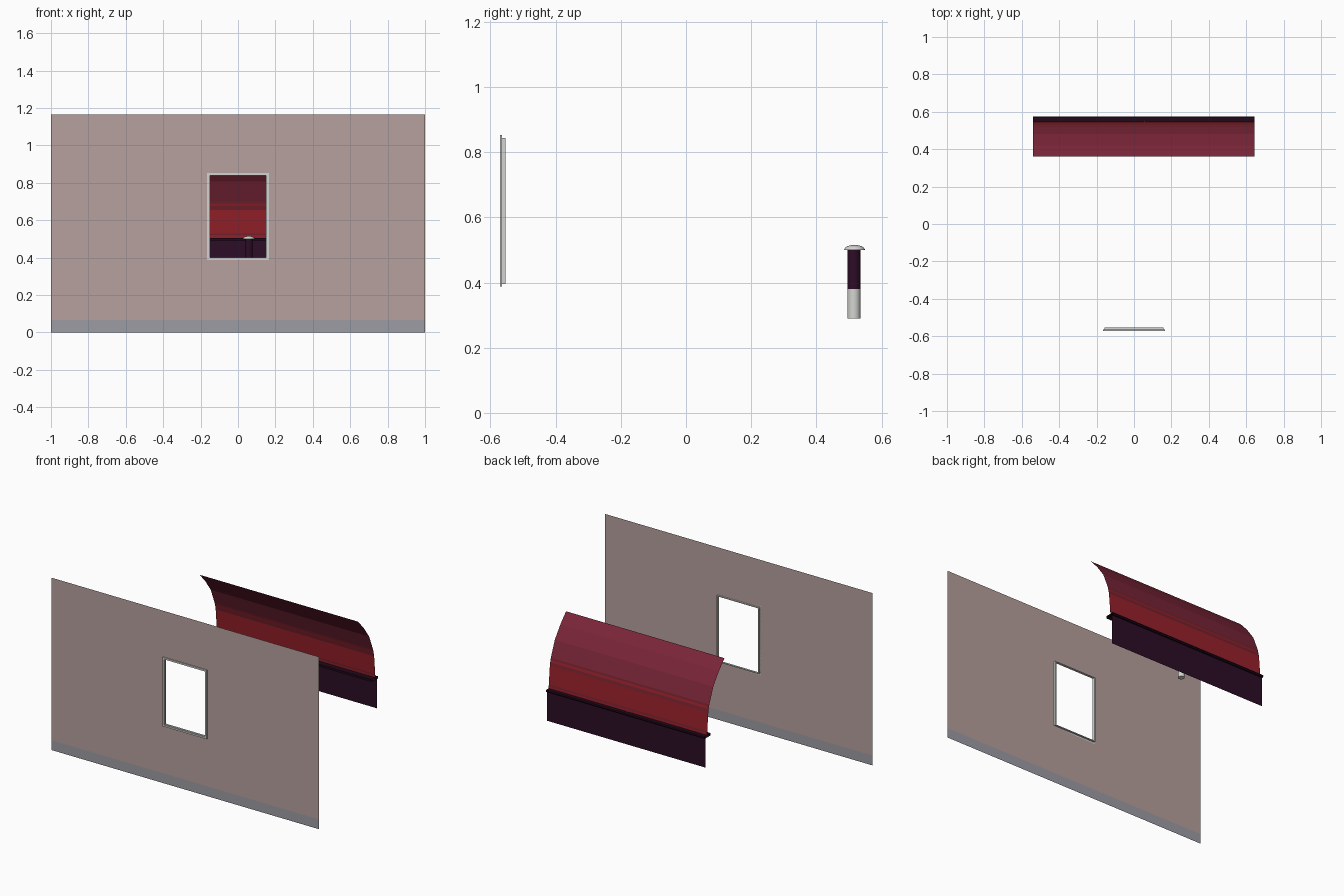
import bpy, bmesh, math

if "Cube" in bpy.data.objects:
    bpy.data.objects.remove(bpy.data.objects["Cube"])


def mat(name, r, g, b):
    lin = [((c / 255 + 0.055) / 1.055) ** 2.4 if c > 10 else c / 255 / 12.92 for c in (r, g, b)]
    m = bpy.data.materials.new(name)
    m.diffuse_color = (*lin, 1)
    m.use_nodes = True
    m.node_tree.nodes["Principled BSDF"].inputs["Base Color"].default_value = m.diffuse_color
    return m


WALL = mat("wall taupe", 182, 161, 158)
SKIRT = mat("skirting grey", 156, 156, 164)
WHITE = mat("off white", 212, 212, 209)
RED = mat("red", 150, 32, 42)
BAND = mat("band dark red", 116, 34, 46)
MAROON = mat("maroon", 122, 37, 56)
DARK = mat("dark plum", 44, 13, 38)
BLACK = mat("ledge near black", 33, 8, 25)


def finish(name, bm, mats):
    me = bpy.data.meshes.new(name)
    bm.to_mesh(me)
    bm.free()
    for m in mats:
        me.materials.append(m)
    ob = bpy.data.objects.new(name, me)
    bpy.context.collection.objects.link(ob)
    return ob


def sheet(name, profile, mats, rule=lambda z: 0, x0=-0.54, x1=0.645, closed=False):
    """Extrude a (y, z) profile along x as an open sheet."""
    bm = bmesh.new()
    a = [bm.verts.new((x0, y, z)) for y, z in profile]
    b = [bm.verts.new((x1, y, z)) for y, z in profile]
    n = len(profile)
    for i in range(n if closed else n - 1):
        j = (i + 1) % n
        f = bm.faces.new((a[i], b[i], b[j], a[j]))
        f.material_index = rule((profile[i][1] + profile[j][1]) / 2)
    return finish(name, bm, mats)


# wall sheet with window opening and a skirting strip
WY = -0.564
xs, zs = [-1, -0.158, 0.158, 1], [0, 0.066, 0.393, 0.847, 1.165]
bm = bmesh.new()
g = [[bm.verts.new((x, WY, z)) for z in zs] for x in xs]
for i in range(3):
    for j in range(4):
        if (i, j) != (1, 2):
            f = bm.faces.new((g[i][j], g[i + 1][j], g[i + 1][j + 1], g[i][j + 1]))
            f.material_index = 1 if j == 0 else 0
finish("wall", bm, [WALL, SKIRT])


# window frame: rectangular rings swept around the opening
def ring(name, outer, inner, y0, y1):
    cz = 0.62
    bm = bmesh.new()
    loops = []
    for (w, h), y in ((outer, y0), (outer, y1), (inner, y1), (inner, y0)):
        loops.append([bm.verts.new((sx * w, y, cz + sz * h))
                      for sx, sz in ((-1, -1), (1, -1), (1, 1), (-1, 1))])
    for k in range(4):
        p, q = loops[k], loops[(k + 1) % 4]
        for i in range(4):
            j = (i + 1) % 4
            bm.faces.new((p[i], p[j], q[j], q[i]))
    bmesh.ops.recalc_face_normals(bm, faces=bm.faces)
    finish(name, bm, [WHITE])


ring("window_casing", (0.165, 0.233), (0.153, 0.222), -0.571, -0.564)
ring("window_jamb", (0.158, 0.224), (0.15, 0.219), -0.566, -0.553)


# curved red canopy with dark bands
canopy = [(0.36, 0.955), (0.42, 0.89), (0.48, 0.808), (0.522, 0.703), (0.525, 0.69),
          (0.529, 0.675), (0.533, 0.655), (0.544, 0.53), (0.545, 0.52), (0.546, 0.505)]


def band(z):
    if z > 0.703:
        return 0
    return 2 if z > 0.69 or 0.655 < z < 0.675 or 0.52 < z < 0.53 else 1


sheet("curved_canopy", canopy, [MAROON, RED, BAND], band)

# ledge and the panel below it
sheet("ledge", [(0.508, 0.49), (0.572, 0.49), (0.575, 0.498), (0.572, 0.505), (0.508, 0.505)],
      [BLACK], closed=True)
sheet("lower_panel", [(0.562, 0.495), (0.562, 0.292)], [DARK])


# post and domed cap
def cylinder(name, z0, z1, material):
    bpy.ops.mesh.primitive_cylinder_add(vertices=24, radius=0.02, depth=z1 - z0,
                                        location=(0.058, 0.515, (z0 + z1) / 2))
    ob = bpy.context.object
    ob.name = name
    ob.data.materials.append(material)
    bpy.ops.object.shade_smooth_by_angle()


cylinder("post_base", 0.29, 0.38, WHITE)
cylinder("post_top", 0.38, 0.502, DARK)

bm = bmesh.new()
bmesh.ops.create_uvsphere(bm, u_segments=24, v_segments=12, radius=0.032)
bmesh.ops.bisect_plane(bm, geom=bm.verts[:] + bm.edges[:] + bm.faces[:], plane_co=(0, 0, 0),
                       plane_no=(0, 0, -1), clear_outer=True)
bmesh.ops.holes_fill(bm, edges=[e for e in bm.edges if e.is_boundary])
bmesh.ops.scale(bm, vec=(1, 1, 0.47), verts=bm.verts)
bmesh.ops.translate(bm, vec=(0.058, 0.517, 0.5), verts=bm.verts)
cap = finish("post_cap", bm, [WHITE])
bpy.context.view_layer.objects.active = cap
bpy.ops.object.select_all(action='DESELECT')
cap.select_set(True)
bpy.ops.object.shade_smooth_by_angle()
